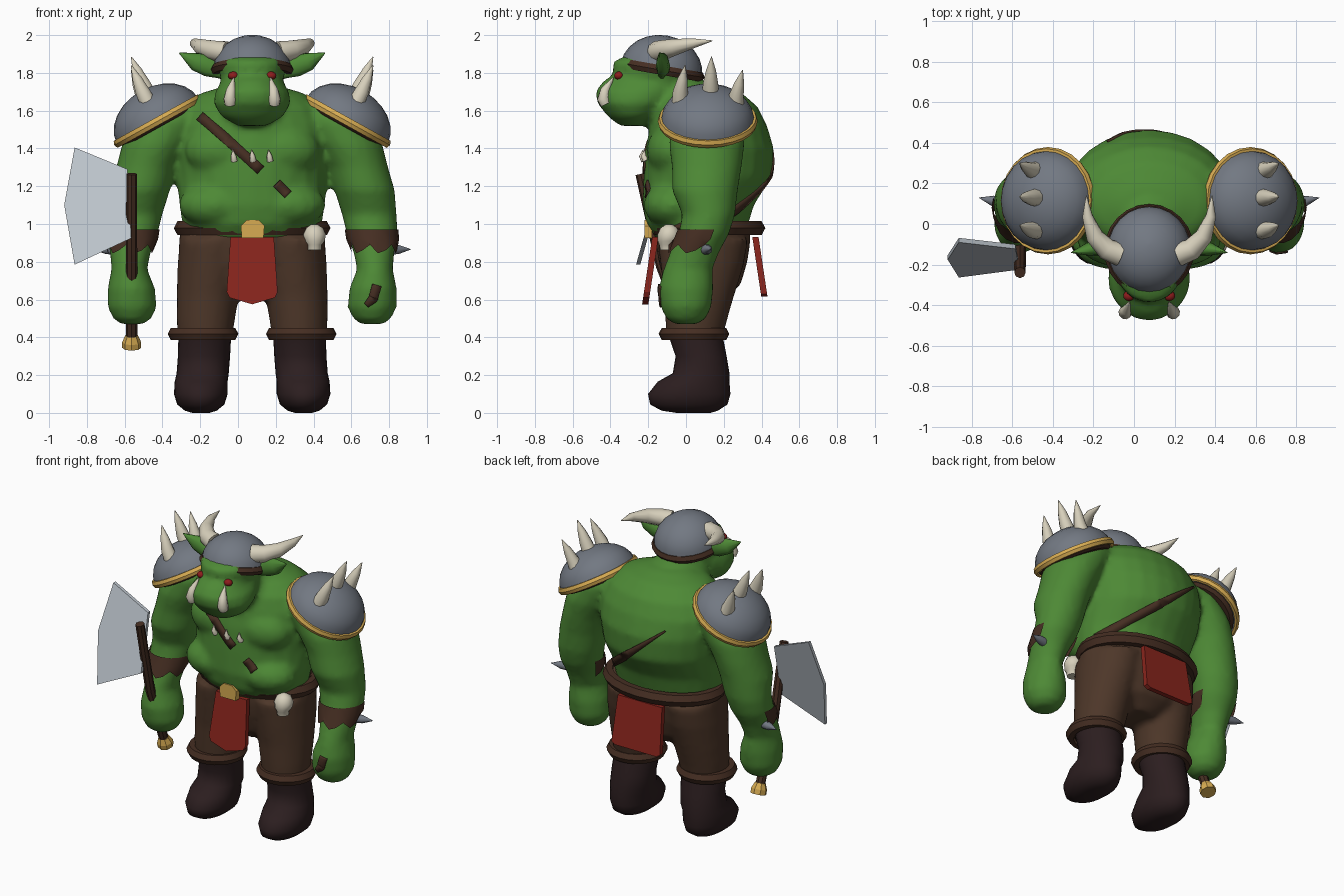
import bpy, bmesh, math
from math import sin, cos, pi, radians
from mathutils import Vector, Matrix
from mathutils.bvhtree import BVHTree

if "Cube" in bpy.data.objects:
    bpy.data.objects.remove(bpy.data.objects["Cube"])

C = 0.075          # body centre line
SIDES = {"left": 1, "right": -1}


def material(name, *rgb):
    m = bpy.data.materials.new(name)
    m.use_nodes = True
    m.diffuse_color = (*rgb, 1)
    m.node_tree.nodes["Principled BSDF"].inputs["Base Color"].default_value = (*rgb, 1)
    return m


green = material("green skin", .075, .25, .036)
iron = material("dull iron", .17, .19, .225)
bone = material("bone", .68, .63, .5)
gold = material("gold trim", .68, .41, .085)
cloth = material("brown trousers", .075, .038, .022)
leather = material("dark leather", .06, .027, .016)
boot_hide = material("boot hide", .025, .013, .014)
red = material("red cloth", .25, .018, .012)
eye_red = material("red eye", .27, .012, .012)
steel = material("pale steel", .52, .57, .62)


def finish(name, bm, mat, angle=40):
    bmesh.ops.recalc_face_normals(bm, faces=bm.faces)
    me = bpy.data.meshes.new(name)
    bm.to_mesh(me)
    bm.free()
    ob = bpy.data.objects.new(name, me)
    bpy.context.collection.objects.link(ob)
    me.materials.append(mat)
    me.shade_smooth()
    me.set_sharp_from_angle(angle=radians(angle))
    return ob


def fuse(ob, iterations):
    """Merge overlapping volumes into one smooth surface."""
    remesh = ob.modifiers.new("fuse", 'REMESH')
    remesh.mode, remesh.voxel_size, remesh.use_smooth_shade = 'VOXEL', .02, True
    ob.modifiers.new("relax", 'SMOOTH').iterations = iterations


def bridge(bm, rings, caps=True):
    rows = [[bm.verts.new(p) for p in ring] for ring in rings]
    for a, b in zip(rows, rows[1:]):
        for i in range(len(a)):
            j = (i + 1) % len(a)
            bm.faces.new((a[i], a[j], b[j], b[i]))
    if caps:
        bm.faces.new(rows[0])
        bm.faces.new(rows[-1])
    return rows


def loft(bm, rings, side=1, n=24, matrix=Matrix(), caps=True):
    """Stack of ellipses: (z, x offset, y, x radius, y radius)."""
    return bridge(bm, [[matrix @ Vector((side * x + rx * cos(2 * pi * i / n),
                                         y + ry * sin(2 * pi * i / n), z))
                        for i in range(n)] for z, x, y, rx, ry in rings], caps)


def spine(bm, pts, radii, n=10):
    """Tapered tube along a path."""
    pts = [Vector(p) for p in pts]
    old, q, rings = None, None, []
    for k, p in enumerate(pts):
        t = (pts[min(k + 1, len(pts) - 1)] - pts[max(k - 1, 0)]).normalized()
        q = t.to_track_quat('Z', 'Y') if old is None else old.rotation_difference(t) @ q
        old = t
        rings.append([p + q @ Vector((radii[k] * cos(2 * pi * i / n),
                                      radii[k] * sin(2 * pi * i / n), 0)) for i in range(n)])
    bridge(bm, rings)


def ball(bm, x, y, z, rx, ry, rz):
    bmesh.ops.create_uvsphere(bm, u_segments=16, v_segments=10, radius=1,
                              matrix=Matrix.Translation((x, y, z)) @ Matrix.Diagonal((rx, ry, rz, 1)))


def band(name, mat, rx, ry, height, thick, matrix):
    bm = bmesh.new()
    h = height / 2
    profile = [(-h, -thick), (-h, -thick / 3), (0, 0), (h, -thick / 3), (h, -thick)]
    loft(bm, [(z, 0, 0, rx + d, ry + d) for z, d in profile], matrix=matrix, caps=False)
    return finish(name, bm, mat, 30)


def dome(name, mat, rx, ry, height, matrix):
    bm = bmesh.new()
    loft(bm, [(height * sin(a), 0, 0, rx * cos(a), ry * cos(a))
              for a in (radians(d) for d in (0, 15, 30, 45, 60, 75, 88))], matrix=matrix)
    return finish(name, bm, mat)


def plate(name, mat, outline, depth, thick):
    """Flat panel from an x-z outline; depth(z) gives its y."""
    bm = bmesh.new()
    bridge(bm, [[(x, depth(z) + d, z) for x, z in outline] for d in (-thick / 2, thick / 2)])
    return finish(name, bm, mat, 20)


# Skin: torso, head and arms fused into one surface
bm = bmesh.new()
loft(bm, [(.90, C, .08, .34, .22), (1.0, C, .06, .37, .27), (1.1, C, .065, .385, .295),
          (1.25, C, .115, .40, .34), (1.4, C, .125, .42, .34), (1.52, C, .12, .42, .31),
          (1.62, C, .11, .37, .27), (1.69, C, .10, .28, .20), (1.735, C, .09, .13, .09)])
loft(bm, [(1.52, C, -.28, .08, .07), (1.57, C, -.28, .165, .135), (1.64, C, -.27, .205, .2),
          (1.70, C, -.25, .195, .23), (1.755, C, -.205, .165, .235), (1.79, C, -.17, .17, .215),
          (1.83, C, -.17, .185, .22), (1.865, C, -.17, .175, .21), (1.90, C, -.13, .15, .16),
          (1.93, C, -.13, .12, .12)])
ball(bm, C, -.01, 1.61, .2, .24, .17)
for s in SIDES.values():
    ball(bm, C + s * .16, -.07, 1.39, .2, .14, .14)
    ball(bm, C + s * .19, -.065, 1.10, .2, .16, .125)
    loft(bm, [(1.64, C * s + .36, .11, .12, .13), (1.55, C * s + .43, .11, .18, .19),
              (1.42, C * s + .51, .11, .18, .2), (1.3, C * s + .56, .11, .16, .185),
              (1.18, C * s + .595, .10, .16, .175), (1.05, C * s + .62, .12, .145, .14),
              (.95, C * s + .635, .095, .135, .135), (.85, C * s + .645, .045, .108, .13),
              (.76, C * s + .65, .01, .095, .13), (.66, C * s + .64, 0, .125, .145),
              (.56, C * s + .635, 0, .13, .135), (.50, C * s + .635, 0, .1, .105),
              (.47, C * s + .635, 0, .06, .06)], side=s)
skin = finish("body", bm, green, 180)
fuse(skin, 4)

# Trousers
bm = bmesh.new()
loft(bm, [(.60, C, .09, .12, .12), (.68, C, .09, .3, .2), (.8, C, .09, .375, .235),
          (.9, C, .09, .39, .25), (.98, C, .09, .38, .25)])
for s in SIDES.values():
    loft(bm, [(.40, C * s + .25, .045, .145, .15), (.5, C * s + .245, .055, .155, .165),
              (.62, C * s + .235, .07, .165, .185), (.78, C * s + .215, .085, .18, .22),
              (.92, C * s + .2, .09, .185, .24)], side=s)
fuse(finish("trousers", bm, cloth, 180), 3)

# Belt, buckle and cloth flaps
band("belt", leather, .415, .305, .075, .06, Matrix.Translation((C, .115, .978)))
plate("buckle", gold, [(.02, .925), (.135, .925), (.14, .99), (.11, 1.02), (.045, 1.02), (.015, .99)],
      lambda z: -.2, .04)
plate("front_flap", red, [(-.04, .93), (-.06, .64), (-.045, .61), (C, .575), (.195, .61), (.21, .64), (.19, .93)],
      lambda z: -.215 + (z - .58) * .15, .033)
plate("back_flap", red, [(-.09, .93), (-.105, .63), (-.08, .615), (.23, .615), (.255, .63), (.24, .93)],
      lambda z: .415 - (z - .615) * .15, .033)

# Helmet with band
tilt = Matrix.Translation((C, -.13, 1.815)) @ Matrix.Rotation(radians(-10), 4, 'X')
dome("helmet", iron, .208, .218, .185, tilt)
band("helmet_band", leather, .222, .232, .05, .04, tilt)

# Hip skull trinket
bm = bmesh.new()
loft(bm, [(.862, .405, -.1, .036, .036), (.89, .405, -.1, .038, .042), (.91, .405, -.095, .054, .055),
          (.945, .405, -.09, .06, .06), (.98, .405, -.09, .045, .045), (.998, .405, -.09, .015, .015)], n=12)
finish("hip_skull", bm, bone, 50)

for word, s in SIDES.items():
    def at(x, y, z):
        return (C + s * x, y, z)

    def spike(name, mat, pts, radii):
        b = bmesh.new()
        spine(b, [at(*p) for p in pts], radii)
        return finish(f"{word}_{name}", b, mat, 60)

    # Head details
    spike("horn", bone, [(.14, -.15, 1.91), (.21, -.125, 1.92), (.27, -.06, 1.937),
                         (.305, .04, 1.957), (.31, .14, 1.97)], (.06, .054, .044, .026, .002))
    spike("tusk", bone, [(.116, -.425, 1.635), (.118, -.437, 1.66), (.112, -.427, 1.71),
                         (.098, -.385, 1.775)], (.03, .034, .026, .003))
    ear = spike("ear", green, [(.15, -.13, 1.80), (.23, -.12, 1.835), (.30, -.125, 1.86),
                               (.385, -.15, 1.905)], (.035, .058, .05, .003))
    for v in ear.data.vertices:
        v.co.y = -.125 + (v.co.y + .125) * .65
    bm = bmesh.new()
    ball(bm, *at(.1, -.355, 1.785), .028, .025, .022)
    finish(f"{word}_eye", bm, eye_red, 180)

    # Shoulder armour
    lean = Matrix.Translation(at(.5, .115, 1.545)) @ Matrix.Rotation(s * radians(29), 4, 'Y')
    dome(f"{word}_shoulder_plate", iron, .247, .248, .183, lean)
    band(f"{word}_shoulder_rim", gold, .263, .265, .042, .024, lean)
    band(f"{word}_shoulder_lining", leather, .232, .235, .03, .06, lean @ Matrix.Translation((0, 0, -.018)))
    for k, (y, top, lag) in enumerate([(-.03, 1.84, .025), (.13, 1.885, .005), (.265, 1.815, .035)]):
        low = top - .2
        spike(f"shoulder_spike_{k + 1}", bone,
              [(.55, y, low), (.58, y, low + .06), (.61, y + lag / 2, low + .13), (.64, y + lag, top)],
              (.045, .04, .026, .002))

    # Ragged wrist guard, open at the back, with stud
    bm = bmesh.new()
    rows = loft(bm, [(.972, C * s + .632, .10, .142, .145), (.92, C * s + .638, .08, .14, .147),
                     (.86, C * s + .645, .05, .122, .145)], side=s, n=18, caps=False)
    for i, v in enumerate(rows[-1]):
        v.co.z += (.0, .03, -.015)[i % 3]
    bmesh.ops.delete(bm, geom=[f for f in bm.faces if f.calc_center_median().y > .135], context='FACES')
    finish(f"{word}_cuff", bm, leather)
    spike("cuff_stud", iron, [(.72, .1, .865), (.775, .115, .865), (.84, .13, .866)], (.03, .025, .001))

    # Boots and knee bands
    bm = bmesh.new()
    loft(bm, [(.43, C * s + .25, .045, .14, .145), (.3, C * s + .255, .08, .138, .135),
              (.21, C * s + .262, .08, .138, .15), (.165, C * s + .27, .04, .14, .19),
              (.1, C * s + .272, .017, .142, .218), (.045, C * s + .272, .015, .125, .205),
              (.012, C * s + .272, .02, .085, .15), (0, C * s + .272, .04, .045, .09)], side=s)
    finish(f"{word}_boot", bm, boot_hide, 70)
    band(f"{word}_knee_band", leather, .187, .187, .065, .05, Matrix.Translation(at(.26, .042, .418)))

# Axe
bm = bmesh.new()
spine(bm, [(-.563, .025, .37), (-.563, -.13, .78), (-.563, -.24, 1.265)], (.03, .03, .028), 8)
finish("axe_handle", bm, leather)
bm = bmesh.new()
spine(bm, [(-.563, .035, .345), (-.563, .025, .375), (-.563, .012, .41)], (.05, .05, .034), 8)
finish("axe_pommel", bm, gold, 20)
plate("axe_blade", steel, [(-.585, 1.29), (-.865, 1.405), (-.92, 1.1), (-.865, .785), (-.565, .925)],
      lambda z: -.165 - (1.1 - z) * .28, .022)

# Chest strap, laid onto the skin front and back
bpy.context.view_layer.update()
surface = BVHTree.FromObject(skin, bpy.context.evaluated_depsgraph_get())


def on_skin(x, z, facing):
    hit = surface.ray_cast(Vector((x, facing * 2, z)), Vector((0, -facing, 0)))[0]
    return Vector((x, hit.y + facing * .003 if hit else .1, z))


def strap(name, points, facing, width=.026, tip=1):
    """Ribbon over the skin; its first end is narrowed by tip."""
    b = bmesh.new()
    rows = []
    for start, end in zip(points, points[1:]):
        a, e = Vector(start), Vector(end)
        across = Vector((a.y - e.y, e.x - a.x)).normalized() * width
        for k in range(8):
            p = a.lerp(e, k / 7)
            size = tip + (1 - tip) * k / 7 if start == points[0] else 1
            rows.append([b.verts.new(on_skin(*(p + across * w * size), facing)) for w in (-1, 1)])
    for r, t in zip(rows, rows[1:]):
        b.faces.new((r[0], r[1], t[1], t[0]))
    ob = finish(name, b, leather)
    thickness = ob.modifiers.new("thickness", 'SOLIDIFY')
    thickness.thickness, thickness.offset = .014, 0


strap("front_strap", [(-.2, 1.57), (-.05, 1.44), (.12, 1.285)], -1)
strap("front_strap_end", [(.205, 1.215), (.265, 1.155)], -1, .024)
strap("back_strap", [(-.13, 1.465), (.15, 1.235), (.42, 1.02)], 1, tip=.2)
strap("hand_scar", [(.68, .57), (.715, .605), (.735, .675)], -1, .025, .6)

# Trophy teeth on the chest
for k, x in enumerate((-.02, .08, .17)):
    bm = bmesh.new()
    p = on_skin(x, 1.335, -1)
    spine(bm, [p, p + Vector((-.004, -.014, .025)), p + Vector((-.008, -.006, .06))], (.018, .015, .001), 8)
    finish(f"chest_tooth_{k + 1}", bm, bone, 60)
